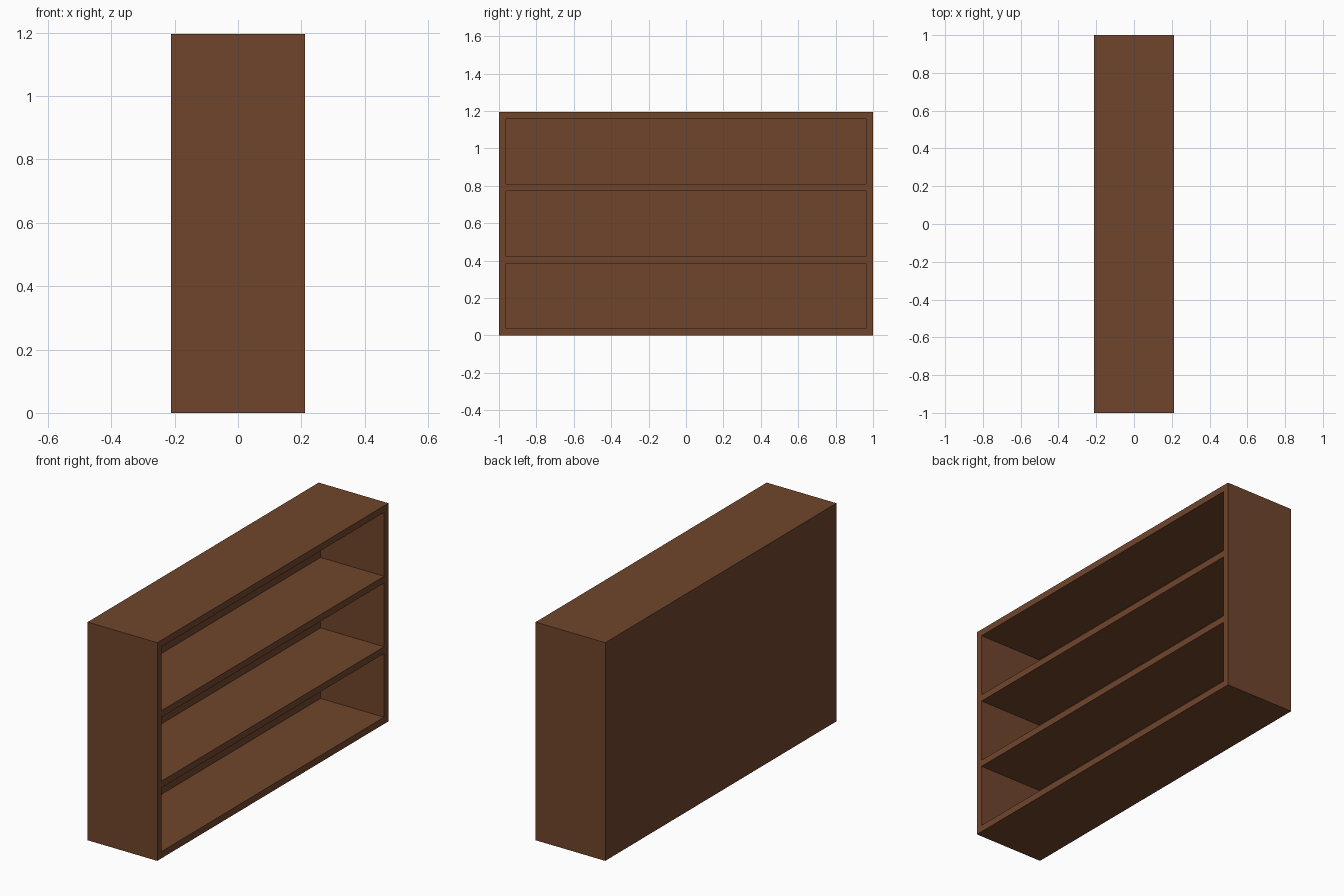
import bpy, bmesh
from mathutils import Vector

if "Cube" in bpy.data.objects:
    bpy.data.objects.remove(bpy.data.objects["Cube"])

DEPTH, WIDTH, HEIGHT = 0.422, 2.0, 1.195
T = 0.037                        # board thickness
ROWS = 3
OPENING = (HEIGHT - (ROWS + 1) * T) / ROWS

bm = bmesh.new()

# Outer carcass block
bmesh.ops.create_cube(bm, size=1)
bmesh.ops.scale(bm, vec=(DEPTH, WIDTH, HEIGHT), verts=bm.verts)
bmesh.ops.translate(bm, vec=(0, 0, HEIGHT / 2), verts=bm.verts)


def split_open_side(co, no):
    """Score the open (+x) face along a plane."""
    faces = [f for f in bm.faces if f.normal.x > 0.9]
    geom = faces + list({e for f in faces for e in f.edges}) \
        + list({v for f in faces for v in f.verts})
    bmesh.ops.bisect_plane(bm, geom=geom, plane_co=co, plane_no=no)


# Mark out side boards and shelves
for y in (-WIDTH / 2 + T, WIDTH / 2 - T):
    split_open_side((0, y, 0), (0, 1, 0))
for i in range(ROWS):
    z = T + i * (OPENING + T)
    split_open_side((0, 0, z), (0, 0, 1))
    split_open_side((0, 0, z + OPENING), (0, 0, 1))

# Push the compartments in, leaving the back board
bm.normal_update()
openings = [f for f in bm.faces if f.normal.x > 0.9
            and abs(f.calc_center_median().y) < 0.1
            and f.calc_area() > WIDTH * OPENING * 0.8]
pushed = bmesh.ops.extrude_discrete_faces(bm, faces=openings)["faces"]
bmesh.ops.translate(bm, vec=Vector((T - DEPTH, 0, 0)),
                    verts=[v for f in pushed for v in f.verts])
bmesh.ops.recalc_face_normals(bm, faces=bm.faces)

mesh = bpy.data.meshes.new("bookcase")
bm.to_mesh(mesh)
bm.free()

# Brown wood
wood = bpy.data.materials.new("brown_wood")
wood.diffuse_color = (0.16, 0.06, 0.025, 1)
wood.use_nodes = True
wood.node_tree.nodes["Principled BSDF"].inputs["Base Color"].default_value = wood.diffuse_color
mesh.materials.append(wood)
bpy.context.collection.objects.link(bpy.data.objects.new("bookcase", mesh))
